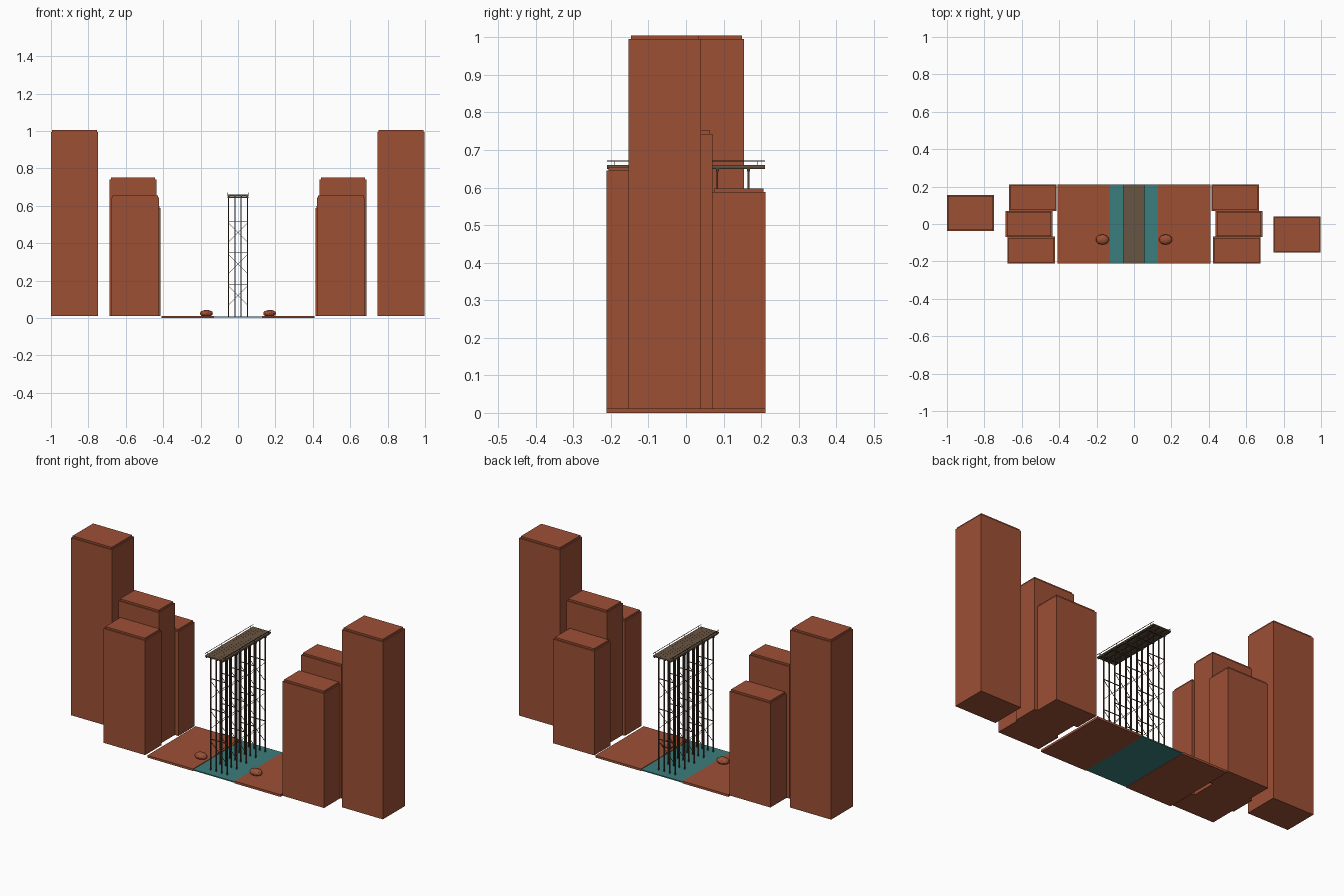
import bpy, bmesh, math
from mathutils import Vector

if "Cube" in bpy.data.objects:
    bpy.data.objects.remove(bpy.data.objects["Cube"])


def material(name, rgb):
    m = bpy.data.materials.new(name)
    m.diffuse_color = (*rgb, 1)
    m.use_nodes = True
    m.node_tree.nodes["Principled BSDF"].inputs["Base Color"].default_value = m.diffuse_color
    return m


ROCK = material("red rock", (0.34, 0.080, 0.036))
WATER = material("river teal", (0.045, 0.205, 0.205))
PLANK = material("plank brown", (0.14, 0.090, 0.054))
TIMBER = material("dark timber", (0.075, 0.048, 0.030))


def finish(name, bm, mat):
    me = bpy.data.meshes.new(name)
    bm.to_mesh(me)
    bm.free()
    me.materials.append(mat)
    ob = bpy.data.objects.new(name, me)
    bpy.context.collection.objects.link(ob)
    return ob


def add_box(bm, x0, x1, y0, y1, z0, z1):
    vs = bmesh.ops.create_cube(bm, size=1)["verts"]
    for v in vs:
        v.co = Vector(((x0 + x1) / 2 + v.co.x * (x1 - x0),
                       (y0 + y1) / 2 + v.co.y * (y1 - y0),
                       (z0 + z1) / 2 + v.co.z * (z1 - z0)))


def add_bar(bm, a, b, t):
    """Square bar of thickness t from a to b."""
    a, b = Vector(a), Vector(b)
    d = b - a
    rot = d.to_track_quat('Z', 'Y')
    for v in bmesh.ops.create_cube(bm, size=1)["verts"]:
        v.co = (a + b) / 2 + rot @ Vector((v.co.x * t, v.co.y * t, v.co.z * d.length))


def cliff(name, x0, x1, y0, y1, top):
    """Rock column with a slightly inset cap."""
    bm = bmesh.new()
    add_box(bm, x0, x1, y0, y1, 0.01, top - 0.01)
    i = 0.006
    add_box(bm, x0 + i, x1 - i, y0 + i, y1 - i, top - 0.01, top)
    finish(name, bm, ROCK)


# Tall outer pillars, offset against each other
cliff("left_pillar", -1.0, -0.748, -0.037, 0.155, 1.005)
cliff("right_pillar", 0.745, 0.997, -0.153, 0.040, 1.005)

# Canyon walls: three columns on each side, plus bank and boulder
for side, s in (("left", -1), ("right", 1)):
    for part, a, b, y0, y1, top in (("front", 0.422, 0.677, -0.212, -0.068, 0.655),
                                    ("middle", 0.437, 0.686, -0.070, 0.070, 0.752),
                                    ("back", 0.415, 0.667, 0.070, 0.212, 0.598)):
        cliff(f"{side}_{part}_cliff", *sorted((s * a, s * b)), y0, y1, top)
    bm = bmesh.new()
    add_box(bm, *sorted((s * 0.127, s * 0.408)), -0.212, 0.212, 0.0, 0.012)
    finish(f"{side}_bank", bm, ROCK)
    bm = bmesh.new()
    bmesh.ops.create_icosphere(bm, subdivisions=2, radius=1)
    for v in bm.verts:
        v.co = Vector((s * 0.169 + v.co.x * 0.036, -0.083 + v.co.y * 0.028,
                       0.025 + v.co.z * 0.019))
    finish(f"{side}_boulder", bm, ROCK)

# River between the banks
bm = bmesh.new()
add_box(bm, -0.128, 0.128, -0.212, 0.212, 0.003, 0.009)
finish("river", bm, WATER)

# Trestle bents: posts, cap beam, girts and cross braces
bm = bmesh.new()
for k in range(-2, 3):
    y = k * 0.0833
    for x in (-0.05, -0.017, 0.017, 0.05):
        add_box(bm, x - 0.0025, x + 0.0025, y - 0.0025, y + 0.0025, 0.008, 0.645)
    add_box(bm, -0.055, 0.055, y - 0.004, y + 0.004, 0.643, 0.650)
    for z in (0.181, 0.349, 0.517):
        add_bar(bm, (-0.052, y, z), (0.052, y, z), 0.0035)
        for s, dy in ((-1, -0.003), (1, 0.003)):
            add_bar(bm, (-0.05, y + dy, z - 0.06 - s * 0.05),
                    (0.05, y + dy, z - 0.06 + s * 0.05), 0.002)
finish("trestle_bents", bm, TIMBER)

# Stringers under the deck
bm = bmesh.new()
for x in (-0.05, -0.017, 0.017, 0.05):
    add_box(bm, x - 0.004, x + 0.004, -0.21, 0.21, 0.649, 0.655)
finish("stringers", bm, TIMBER)

# Deck of lengthwise planks
bm = bmesh.new()
w = 0.112 / 6
for i in range(6):
    x = -0.056 + i * w
    add_box(bm, x, x + w - 0.0005, -0.211, 0.211, 0.654, 0.660)
finish("deck", bm, PLANK)

# Handrails along both deck edges
bm = bmesh.new()
for x in (-0.055, 0.055):
    add_bar(bm, (x, -0.211, 0.671), (x, 0.211, 0.671), 0.002)
    for y in (-0.19, -0.063, 0.063, 0.19):
        add_bar(bm, (x, y, 0.658), (x, y, 0.671), 0.002)
finish("handrails", bm, TIMBER)
